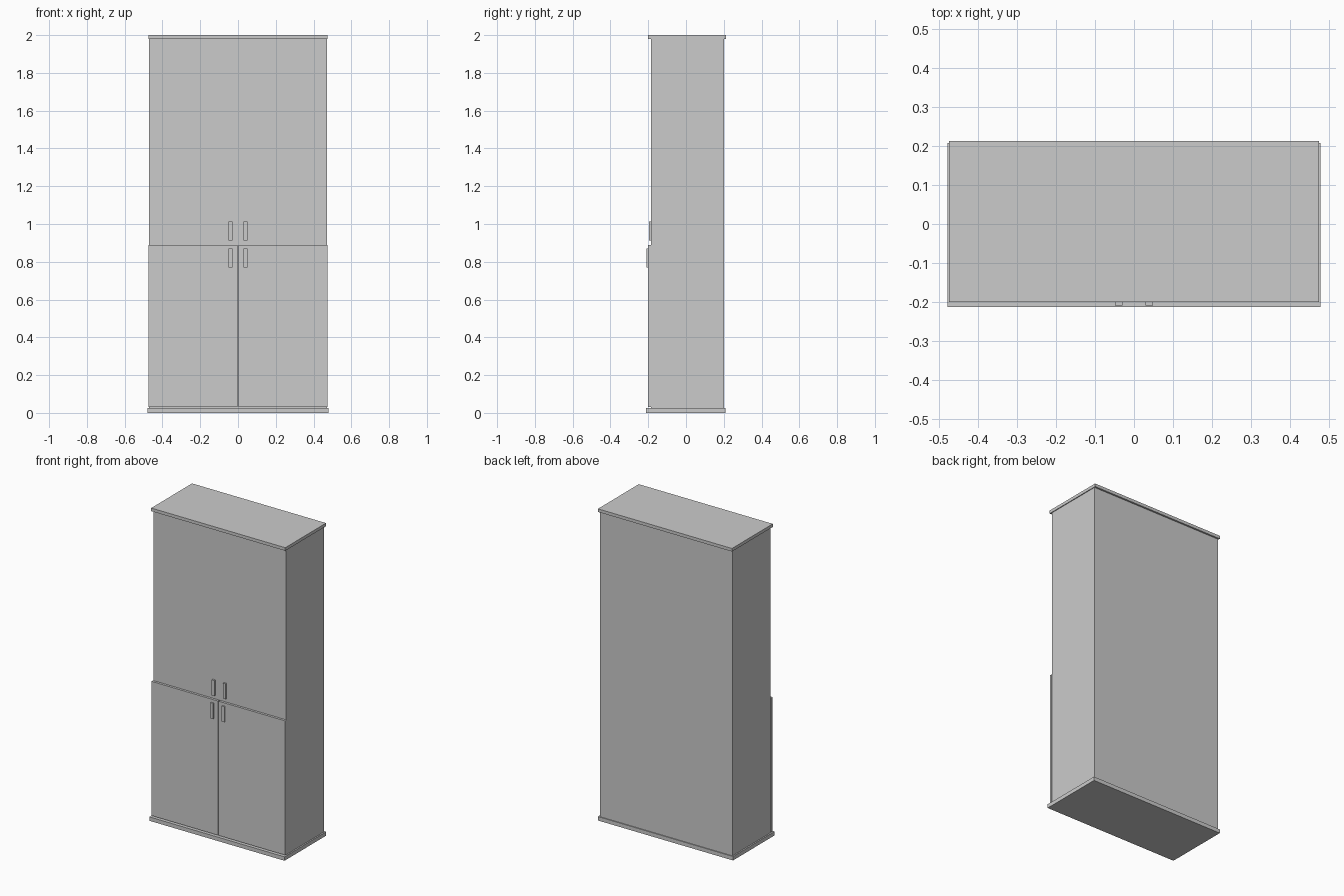
import bpy

if "Cube" in bpy.data.objects:
    bpy.data.objects.remove(bpy.data.objects["Cube"])


def box(name, x, y, z):
    """Axis-aligned box from (min, max) ranges."""
    bpy.ops.mesh.primitive_cube_add(
        size=1, location=[(a + b) / 2 for a, b in (x, y, z)])
    obj = bpy.context.object
    obj.name = name
    obj.scale = [b - a for a, b in (x, y, z)]
    bpy.ops.object.transform_apply(location=False, rotation=False, scale=True)
    return obj


# Carcass with base plinth and top board
box("carcass", (-0.47, 0.47), (-0.185, 0.202), (0.02, 1.985))
box("base_plinth", (-0.479, 0.479), (-0.213, 0.208), (0, 0.025))
box("top_board", (-0.475, 0.475), (-0.2, 0.213), (1.98, 2.0))

# Mirrored lower doors and the two pairs of bar handles
for side, s in (("left", -1), ("right", 1)):
    def span(a, b):
        return tuple(sorted((s * a, s * b)))

    box(f"{side}_lower_door", span(0.003, 0.474), (-0.2, -0.185), (0.03, 0.89))
    box(f"{side}_upper_handle", span(0.03, 0.049), (-0.197, -0.184), (0.913, 1.012))
    box(f"{side}_lower_handle", span(0.03, 0.049), (-0.209, -0.199), (0.77, 0.87))
